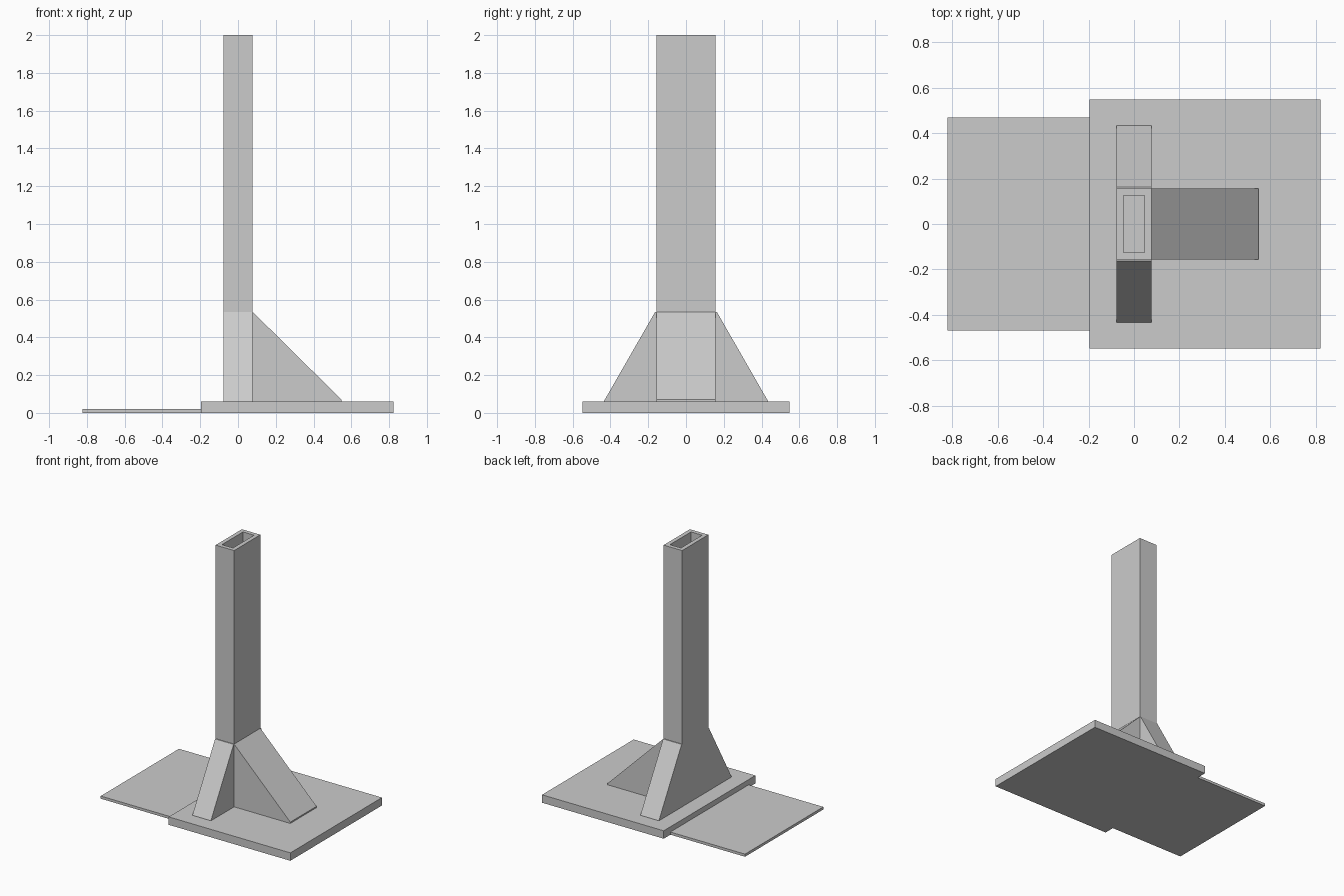
import bpy
import bmesh
from math import pi
from mathutils import Matrix

default = bpy.data.objects.get("Cube")
if default:
    bpy.data.objects.remove(default, do_unlink=True)

# One plain grey for the whole structure
grey = bpy.data.materials.new("steel_grey")
grey.use_nodes = True
colour = (0.6, 0.6, 0.6, 1)
grey.diffuse_color = colour
grey.node_tree.nodes["Principled BSDF"].inputs["Base Color"].default_value = colour

BASE_TOP = 0.06
POST_X, POST_Y = 0.0775, 0.157
WALL = 0.031


def finish(name, bm):
    bmesh.ops.recalc_face_normals(bm, faces=bm.faces)
    mesh = bpy.data.meshes.new(name)
    bm.to_mesh(mesh)
    bm.free()
    mesh.materials.append(grey)
    obj = bpy.data.objects.new(name, mesh)
    bpy.context.collection.objects.link(obj)
    return obj


def slab(name, x0, x1, half_y, height):
    bm = bmesh.new()
    bmesh.ops.create_cube(bm, size=1)
    bmesh.ops.scale(bm, vec=(x1 - x0, 2 * half_y, height), verts=bm.verts)
    bmesh.ops.translate(bm, vec=((x0 + x1) / 2, 0, height / 2), verts=bm.verts)
    return finish(name, bm)


def gusset(name, start, toe, width, angle, lip, top_flat):
    """Triangular brace leaning on the post, turned about z."""
    profile = [(start, BASE_TOP), (toe, BASE_TOP), (toe, BASE_TOP + lip),
               (start + top_flat, 0.535), (start, 0.535)]
    if top_flat == 0:
        profile.pop()
    bm = bmesh.new()
    face = bm.faces.new([bm.verts.new((r, -width, z)) for r, z in profile])
    side = bmesh.ops.extrude_face_region(bm, geom=[face])
    moved = [v for v in side["geom"] if isinstance(v, bmesh.types.BMVert)]
    bmesh.ops.translate(bm, vec=(0, 2 * width, 0), verts=moved)
    bm.transform(Matrix.Rotation(angle, 4, "Z"))
    return finish(name, bm)


# Base plate and the thin plate beside it
slab("base_plate", -0.197, 0.822, 0.548, BASE_TOP)
slab("thin_floor_plate", -0.822, -0.197, 0.468, 0.02)

# Hollow post: a ring of outer and inner corners, extruded upwards
bm = bmesh.new()
corners = [(-1, -1), (1, -1), (1, 1), (-1, 1)]
outer = [bm.verts.new((x * POST_X, y * POST_Y, BASE_TOP)) for x, y in corners]
inner = [bm.verts.new((x * (POST_X - WALL), y * (POST_Y - WALL), BASE_TOP))
         for x, y in corners]
ring = [bm.faces.new((outer[i - 1], outer[i], inner[i], inner[i - 1]))
        for i in range(4)]
raised = bmesh.ops.extrude_face_region(bm, geom=ring, use_keep_orig=True)
bmesh.ops.translate(bm, vec=(0, 0, 2 - BASE_TOP),
                    verts=[v for v in raised["geom"]
                           if isinstance(v, bmesh.types.BMVert)])
finish("hollow_post", bm)

# Braces on three sides of the post
gusset("left_gusset", POST_X, 0.548, POST_Y, 0, 0.01, 0)
gusset("front_gusset", POST_Y, 0.434, POST_X, -pi / 2, 0.003, 0.006)
gusset("back_gusset", POST_Y, 0.434, POST_X, pi / 2, 0.003, 0.006)
